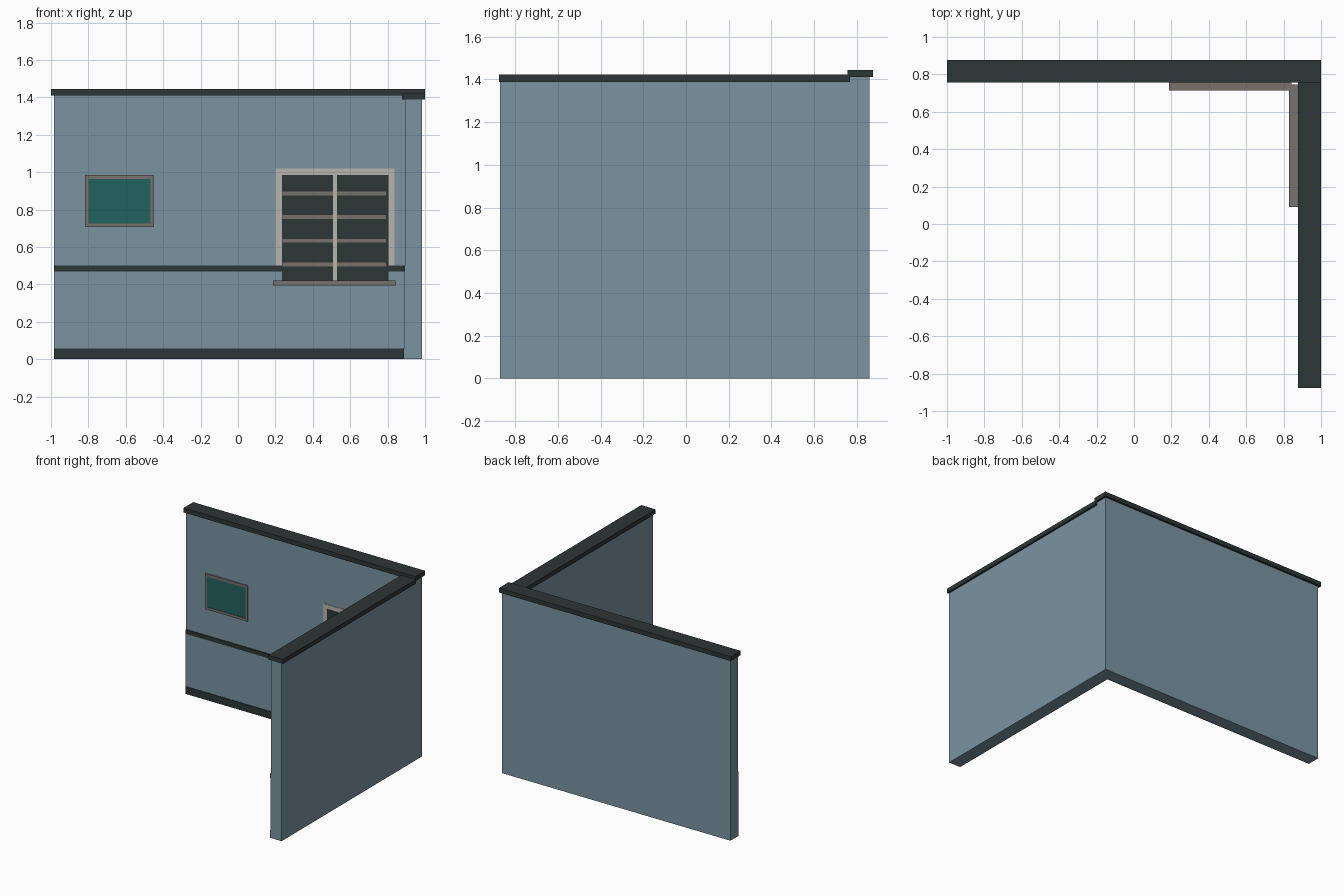
import bpy, bmesh

if "Cube" in bpy.data.objects:
    bpy.data.objects.remove(bpy.data.objects["Cube"])


def material(name, rgb):
    m = bpy.data.materials.new(name)
    m.diffuse_color = (*rgb, 1)
    m.use_nodes = True
    m.node_tree.nodes["Principled BSDF"].inputs["Base Color"].default_value = m.diffuse_color
    return m


BLUE = material("wall blue", (0.195, 0.296, 0.352))
DARK = material("dark trim", (0.027, 0.037, 0.037))
GREEN = material("picture green", (0.015, 0.122, 0.112))
PALE = material("pale frame", (0.479, 0.456, 0.429))
BROWN = material("brown grey", (0.195, 0.168, 0.153))

BACK_Y, SIDE_X = 0.767, 0.892   # inner faces of the two walls


def box(name, x, y, z, mat, open_ends=False):
    bm = bmesh.new()
    bmesh.ops.create_cube(bm, size=1)
    for v in bm.verts:
        v.co = [lo + (c + 0.5) * (hi - lo) for c, (lo, hi) in zip(v.co, (x, y, z))]
    if open_ends:
        bm.normal_update()
        ends = [f for f in bm.faces if abs(f.normal.y) > 0.9]
        bmesh.ops.delete(bm, geom=ends, context='FACES')
    me = bpy.data.meshes.new(name)
    bm.to_mesh(me)
    bm.free()
    me.materials.append(mat)
    ob = bpy.data.objects.new(name, me)
    bpy.context.collection.objects.link(ob)


def on_back(name, u, z, depth, mat):
    box("back_" + name, u, (BACK_Y - depth, BACK_Y), z, mat)


def on_side(name, u, z, depth, mat):
    # same layout turned onto the side wall; end faces left open
    y = (0.932 - u[1], 0.932 - u[0])
    box("side_" + name, (SIDE_X - depth, SIDE_X), y, z, mat, True)


def window(put, sill_depth):
    put("window_glass", (0.235, 0.805), (0.42, 0.985), 0.006, DARK)
    for i, u in enumerate(((0.20, 0.236), (0.802, 0.838))):
        put(f"window_jamb_{i}", u, (0.44, 0.985), 0.0035, PALE)
    put("window_head", (0.20, 0.838), (0.985, 1.02), 0.0035, PALE)
    for i in range(4):
        z = 0.507 + i * 0.1265
        put(f"window_bar_{i}", (0.238, 0.79), (z - 0.01, z + 0.01), 0.0085, BROWN)
    put("window_mullion", (0.507, 0.528), (0.42, 0.985), 0.0095, PALE)
    put("window_sill", (0.187, 0.842), (0.395, 0.422), sill_depth, BROWN)


# Walls
box("back_wall", (-0.985, 0.985), (BACK_Y, 0.86), (0, 1.41), BLUE)
box("side_wall", (SIDE_X, 0.985), (-0.87, BACK_Y), (0, 1.39), BLUE)

# Wall caps
box("back_cap", (-1, 1), (0.757, 0.876), (1.41, 1.445), DARK)
box("side_cap", (0.876, 1), (-0.876, 0.767), (1.388, 1.422), DARK)

# Wainscot, rail and baseboard on both walls
for name, z, depth, mat in (("wainscot", (0.0, 0.47), 0.0045, BLUE),
                            ("rail", (0.468, 0.50), 0.008, DARK),
                            ("baseboard", (0.0, 0.057), 0.009, DARK)):
    on_back(name, (-0.985, SIDE_X), z, depth, mat)
    box("side_" + name, (SIDE_X - depth, SIDE_X), (-0.87, BACK_Y), z, mat)

# Windows
window(on_back, 0.052)
window(on_side, 0.062)

# Picture: four frame strips around a canvas
on_back("picture_canvas", (-0.802, -0.466), (0.724, 0.966), 0.005, GREEN)
for i, (u, z) in enumerate((((-0.817, -0.80), (0.706, 0.984)),
                            ((-0.468, -0.45), (0.706, 0.984)),
                            ((-0.80, -0.468), (0.706, 0.726)),
                            ((-0.80, -0.468), (0.964, 0.984)))):
    on_back(f"picture_frame_{i}", u, z, 0.009, BROWN)
